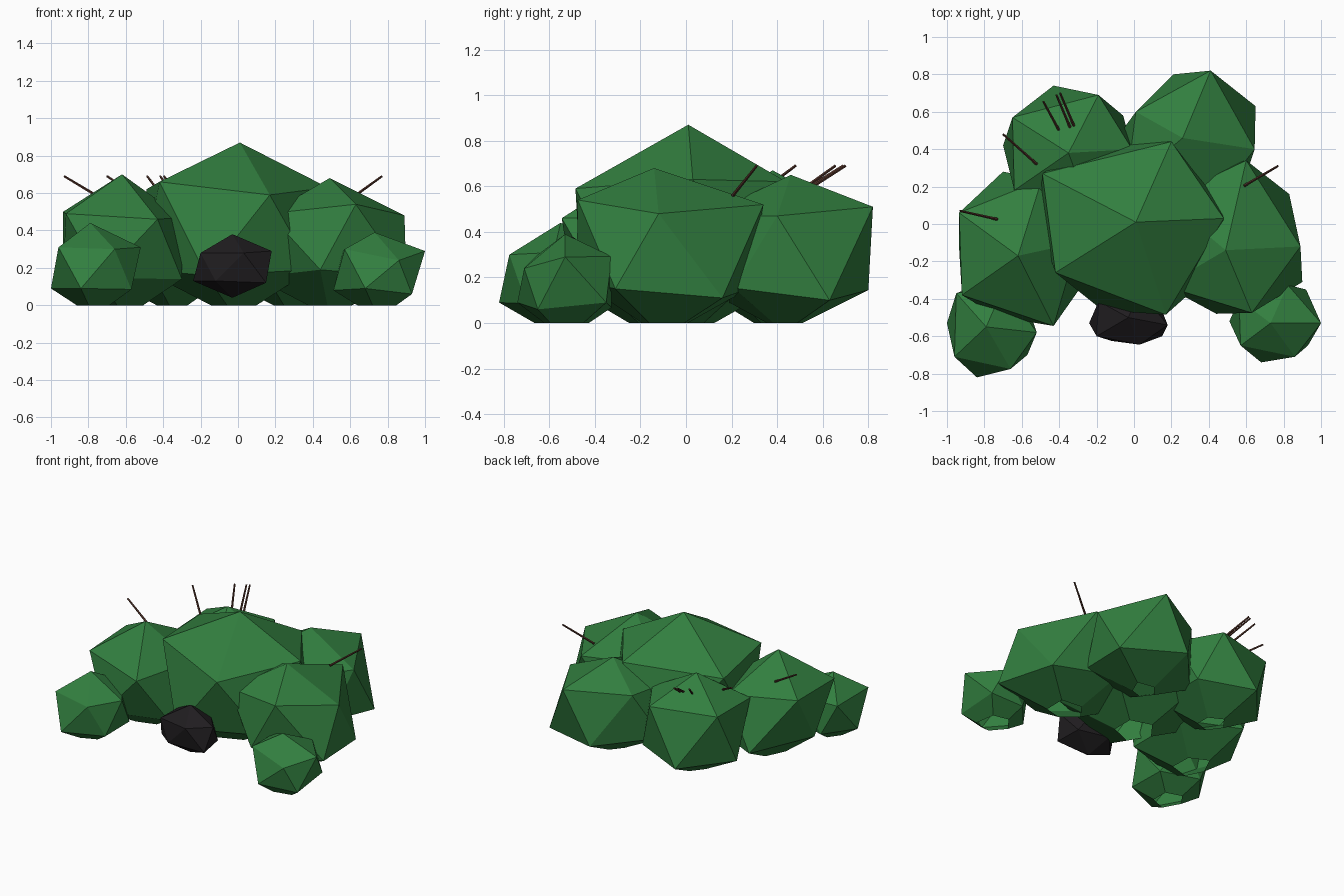
import bpy, bmesh
from mathutils import Vector


def material(name, color):
    m = bpy.data.materials.new(name)
    m.diffuse_color = (*color, 1)
    return m


green = material("leaf green", (0.032, 0.212, 0.05))
black = material("soft black", (0.014, 0.012, 0.014))
brown = material("twig brown", (0.085, 0.033, 0.022))


def finish(bm, name, mat):
    mesh = bpy.data.meshes.new(name)
    bm.to_mesh(mesh)
    bm.free()
    mesh.materials.append(mat)
    obj = bpy.data.objects.new(name, mesh)
    bpy.context.collection.objects.link(obj)
    return obj


def lump(name, mat, center, size, corners=()):
    """Faceted ball; each listed corner pulls its nearest vertex, ground cuts it open."""
    bm = bmesh.new()
    bmesh.ops.create_icosphere(bm, subdivisions=1, radius=1)
    for v in bm.verts:
        v.co = Vector(center) + Vector(a * s for a, s in zip(v.co, size))
    free = list(bm.verts)
    for p in corners:
        v = min(free, key=lambda w: (w.co - Vector(p)).length)
        v.co = p
        free.remove(v)
    bmesh.ops.bisect_plane(bm, geom=bm.verts[:] + bm.edges[:] + bm.faces[:],
                           plane_co=(0, 0, 0), plane_no=(0, 0, -1), clear_outer=True)
    return finish(bm, name, mat)


# Big bush lumps
lump("center_bush", green, (-0.01, 0, 0.40), (0.56, 0.54, 0.47),
     [(0.01, 0.01, 0.87), (0.48, 0.03, 0.63), (0.20, 0.44, 0.62),
      (-0.49, 0.27, 0.62), (-0.42, -0.26, 0.66), (0.17, -0.485, 0.59),
      (-0.17, -0.46, 0.16)])
lump("right_bush", green, (0.49, -0.10, 0.32), (0.45, 0.44, 0.38),
     [(0.49, -0.14, 0.68), (0.89, -0.12, 0.48), (0.60, 0.34, 0.52),
      (0.63, -0.475, 0.54), (0.83, 0.16, 0.11), (0.90, -0.31, 0.15),
      (0.44, -0.48, 0.19)])
lump("left_bush", green, (-0.61, -0.13, 0.32), (0.42, 0.43, 0.39),
     [(-0.62, -0.17, 0.70), (-0.30, -0.10, 0.47), (-0.43, -0.545, 0.46),
      (-0.92, -0.38, 0.49), (-0.935, 0.06, 0.50), (-0.935, -0.13, 0.17),
      (-0.70, 0.28, 0.14), (-0.30, -0.36, 0.14)])
lump("back_left_bush", green, (-0.34, 0.38, 0.31), (0.39, 0.38, 0.36),
     [(-0.35, 0.38, 0.67), (-0.01, 0.40, 0.49), (-0.19, 0.69, 0.50),
      (-0.65, 0.57, 0.50), (-0.64, 0.18, 0.49), (-0.43, 0.74, 0.13),
      (-0.70, 0.42, 0.14)])
lump("back_right_bush", green, (0.27, 0.43, 0.31), (0.43, 0.42, 0.35),
     [(0.26, 0.46, 0.65), (0.645, 0.40, 0.47), (0.41, 0.82, 0.51),
      (0.01, 0.60, 0.49), (0.21, 0.80, 0.145), (0.65, 0.63, 0.10)])

# Small front lumps
lump("front_left_bush", green, (-0.77, -0.56, 0.20), (0.27, 0.27, 0.26),
     [(-0.79, -0.55, 0.44), (-0.52, -0.58, 0.31), (-0.66, -0.775, 0.30),
      (-0.96, -0.71, 0.31), (-0.95, -0.37, 0.30), (-1.0, -0.53, 0.09),
      (-0.84, -0.82, 0.09), (-0.57, -0.70, 0.085)])
lump("front_right_bush", green, (0.75, -0.53, 0.18), (0.26, 0.24, 0.25),
     [(0.73, -0.53, 0.39), (1.0, -0.53, 0.29), (0.86, -0.71, 0.24),
      (0.57, -0.65, 0.30), (0.68, -0.74, 0.09), (0.93, -0.65, 0.06),
      (0.51, -0.52, 0.08), (0.92, -0.35, 0.09)])

# Dark ball at the front
lump("dark_ball", black, (-0.03, -0.50, 0.21), (0.22, 0.165, 0.17),
     [(0.18, -0.54, 0.29), (0.03, -0.645, 0.28), (-0.20, -0.60, 0.28),
      (-0.24, -0.53, 0.13), (-0.12, -0.625, 0.13), (0.15, -0.60, 0.12)])

# Thin twigs: base and tip
twigs = [((-0.52, 0.32, 0.57), (-0.70, 0.48, 0.69)),
         ((-0.73, 0.025, 0.57), (-0.93, 0.07, 0.69)),
         ((-0.395, 0.49, 0.57), (-0.485, 0.655, 0.69)),
         ((-0.335, 0.50, 0.57), (-0.415, 0.69, 0.69)),
         ((-0.315, 0.51, 0.57), (-0.395, 0.70, 0.69)),
         ((0.59, 0.205, 0.56), (0.77, 0.31, 0.69))]
for i, (base, tip) in enumerate(twigs):
    a, b = Vector(base), Vector(tip)
    bm = bmesh.new()
    bmesh.ops.create_cone(bm, cap_ends=True, segments=5, radius1=0.008,
                          radius2=0.006, depth=(b - a).length)
    obj = finish(bm, f"twig_{i + 1}", brown)
    obj.location = (a + b) / 2
    obj.rotation_mode = 'QUATERNION'
    obj.rotation_quaternion = (b - a).to_track_quat('Z', 'Y')
